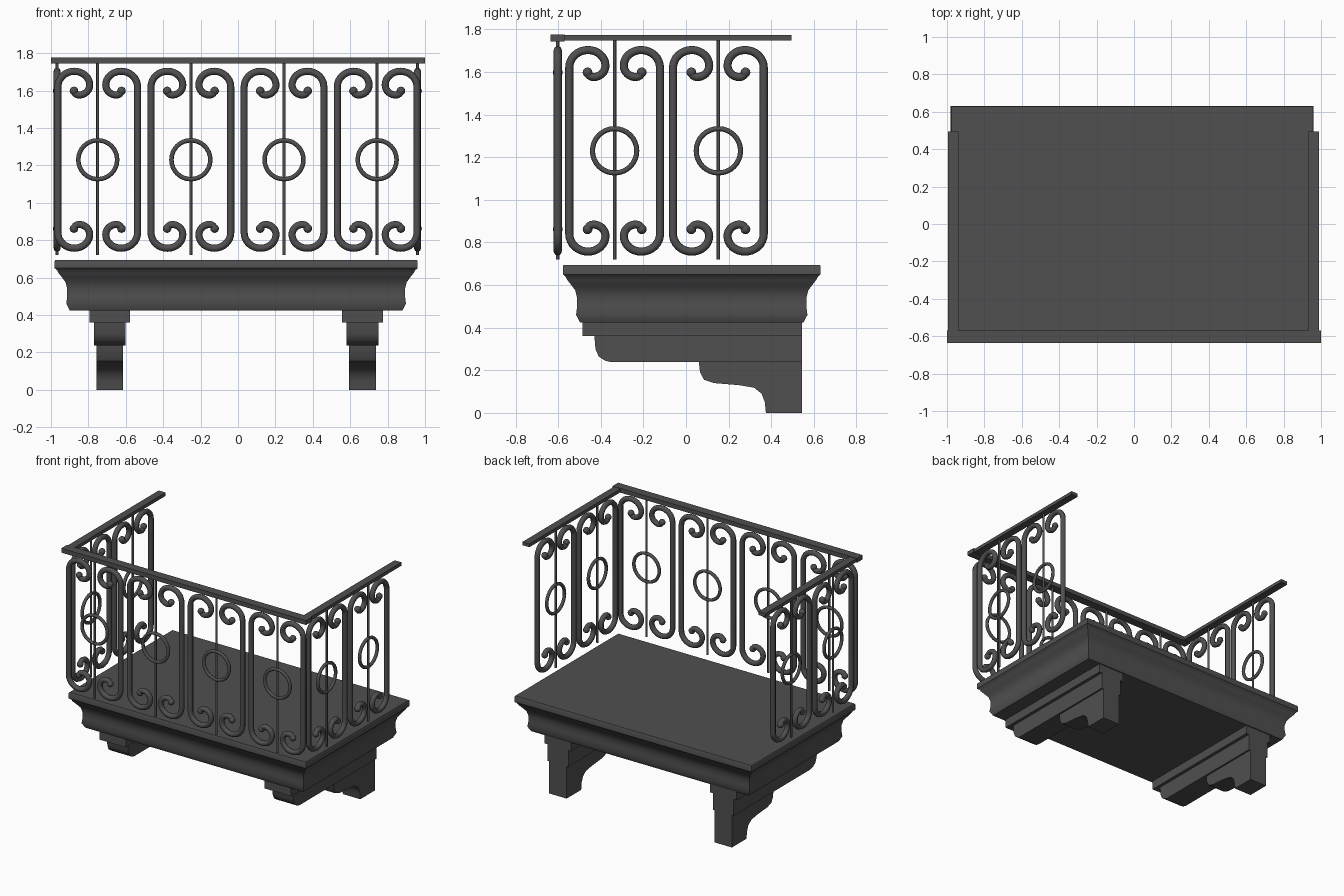
import bpy
import bmesh
from math import sin, cos, pi
from mathutils import Vector

cube = bpy.data.objects.get("Cube")
if cube:
    bpy.data.objects.remove(cube, do_unlink=True)

iron = bpy.data.materials.new("dark_grey")
iron.use_nodes = True
GREY = (0.08, 0.08, 0.08, 1)
iron.diffuse_color = GREY
iron.node_tree.nodes["Principled BSDF"].inputs["Base Color"].default_value = GREY

MID_X = -0.01      # middle of the platform and side rails
MID_Z = 1.23       # middle height of the railing


def link(name, data, smooth=False):
    obj = bpy.data.objects.new(name, data)
    bpy.context.collection.objects.link(obj)
    if not data.materials:
        data.materials.append(iron)
    if smooth:
        bpy.ops.object.select_all(action='DESELECT')
        bpy.context.view_layer.objects.active = obj
        obj.select_set(True)
        bpy.ops.object.shade_smooth_by_angle(angle=0.6)
    return obj


def mesh_from(name, bm, smooth=False):
    bmesh.ops.recalc_face_normals(bm, faces=bm.faces)
    mesh = bpy.data.meshes.new(name)
    bm.to_mesh(mesh)
    bm.free()
    return link(name, mesh, smooth)


def box(name, x0, x1, y0, y1, z0, z1):
    bm = bmesh.new()
    bmesh.ops.create_cube(bm, size=1)
    for v in bm.verts:
        v.co = Vector(((x0 + x1) / 2 + v.co.x * (x1 - x0),
                       (y0 + y1) / 2 + v.co.y * (y1 - y0),
                       (z0 + z1) / 2 + v.co.z * (z1 - z0)))
    return mesh_from(name, bm)


def side_prism(name, profile, x, width):
    """Extrude a (y, z) outline along x."""
    bm = bmesh.new()
    face = bm.faces.new([bm.verts.new((x - width / 2, y, z)) for y, z in profile])
    out = bmesh.ops.extrude_face_region(bm, geom=[face])
    moved = [g for g in out["geom"] if isinstance(g, bmesh.types.BMVert)]
    bmesh.ops.translate(bm, verts=moved, vec=(width, 0, 0))
    return mesh_from(name, bm, True)


def arc(cx, cz, rx, rz, start, steps=8):
    """Clockwise quarter ellipse."""
    return [(cx + rx * cos(start - pi / 2 * i / steps),
             cz + rz * sin(start - pi / 2 * i / steps)) for i in range(steps + 1)]


def tube(name, path, radius, closed=False):
    """Round bar along an (x, z) path, turned into a mesh."""
    curve = bpy.data.curves.new(name, 'CURVE')
    curve.dimensions = '3D'
    curve.bevel_depth = radius
    curve.bevel_resolution = 2
    curve.use_fill_caps = True
    spline = curve.splines.new('POLY')
    spline.points.add(len(path) - 1)
    for point, (x, z) in zip(spline.points, path):
        point.co = (x, 0, z, 1)
    spline.use_cyclic_u = closed
    obj = link(name, curve)
    bpy.ops.object.select_all(action='DESELECT')
    bpy.context.view_layer.objects.active = obj
    obj.select_set(True)
    bpy.ops.object.convert(target='MESH')
    obj = bpy.context.view_layer.objects.active
    bpy.ops.object.shade_smooth_by_angle(angle=0.9)
    mesh = obj.data
    bpy.data.objects.remove(obj)
    return mesh


# Platform: moulded edge stepped inward towards the underside
edge = [(0.695, 0.004), (0.688, 0), (0.65, 0), (0.64, 0.012), (0.625, 0.02),
        (0.6, 0.04), (0.575, 0.058), (0.54, 0.067), (0.5, 0.067),
        (0.46, 0.062), (0.425, 0.08)]
bm = bmesh.new()
rings = []
for z, inset in edge:
    hx, hy = 0.97 - inset, 0.605 - inset
    rings.append([bm.verts.new((MID_X + sx * hx, 0.027 + sy * hy, z))
                  for sx, sy in ((-1, -1), (1, -1), (1, 1), (-1, 1))])
for upper, lower in zip(rings, rings[1:]):
    for i in range(4):
        j = (i + 1) % 4
        bm.faces.new((upper[i], upper[j], lower[j], lower[i]))
bm.faces.new(rings[0])
bm.faces.new(rings[-1])
mesh_from("platform", bm, True)

# Brackets: cap plate, upper arm with rounded nose, lower foot with a cove
BACK = 0.545
arm = [(BACK, 0.36), (-0.43, 0.36), (-0.425, 0.3), (-0.41, 0.265),
       (-0.38, 0.245), (-0.35, 0.238), (BACK, 0.238)]
foot = [(BACK, 0.24), (0.06, 0.24), (0.066, 0.19), (0.085, 0.155),
        (0.13, 0.14), (0.25, 0.13), (0.32, 0.118), (0.355, 0.09),
        (0.37, 0.05), (0.375, 0), (BACK, 0)]
for side, s in (("right", -1), ("left", 1)):
    x = MID_X + s * 0.676
    box(side + "_bracket_cap", x - 0.109, x + 0.109, -0.485, BACK, 0.36, 0.427)
    side_prism(side + "_bracket_arm", arm, x, 0.17)
    side_prism(side + "_bracket_foot", foot, x, 0.143)

# Handrails
box("front_handrail", -1, 1, -0.635, -0.57, 1.744, 1.776)
for side, x in (("right", -0.967), ("left", 0.962)):
    box(side + "_handrail", x - 0.028, x + 0.028, -0.6, 0.495, 1.748, 1.773)

# Shared railing pieces, drawn around the panel middle
curl = (arc(-0.125, 0.39, 0.088, 0.083, pi)
        + arc(-0.125, 0.4, 0.082, 0.073, pi / 2)[1:]
        + arc(-0.1, 0.4, 0.057, 0.054, 0)[1:]
        + arc(-0.1, 0.37, 0.026, 0.024, -pi / 2, 4)[1:])
path = [(x, -z) for x, z in reversed(curl)] + curl
scrolls = [tube("scroll", [(s * x, z) for x, z in path], 0.019) for s in (-1, 1)]
rod = tube("rod", [(0, -0.51), (0, 0.52)], 0.008)
circle = [(0.104 * cos(i * pi / 16), 0.104 * sin(i * pi / 16)) for i in range(32)]
ring = tube("ring", circle, 0.012, True)

bm = bmesh.new()
for sx in (-1, 1):
    for sz in (-1, 1):
        ball = bmesh.ops.create_uvsphere(bm, u_segments=12, v_segments=8, radius=0.023)
        bmesh.ops.translate(bm, verts=ball["verts"], vec=(sx * 0.127, 0, sz * 0.368))
template = mesh_from("scroll_balls", bm, True)
balls = template.data
bpy.data.objects.remove(template)


def panel(name, x, y, turn=0):
    pieces = (("right_scroll", scrolls[0]), ("left_scroll", scrolls[1]),
              ("rod", rod), ("ring", ring), ("scroll_ends", balls))
    for part, mesh in pieces:
        obj = link(name + "_" + part, mesh)
        obj.location = (x, y, MID_Z)
        obj.rotation_euler.z = turn


# Four panels in front and two on each side
for i in range(4):
    panel(f"front_panel_{i + 1}", -0.75 + i * 0.498, -0.602)
for i in range(2):
    panel(f"right_panel_{i + 1}", -0.967, -0.335 + i * 0.487, pi / 2)
    panel(f"left_panel_{i + 1}", 0.96, -0.335 + i * 0.487, pi / 2)
